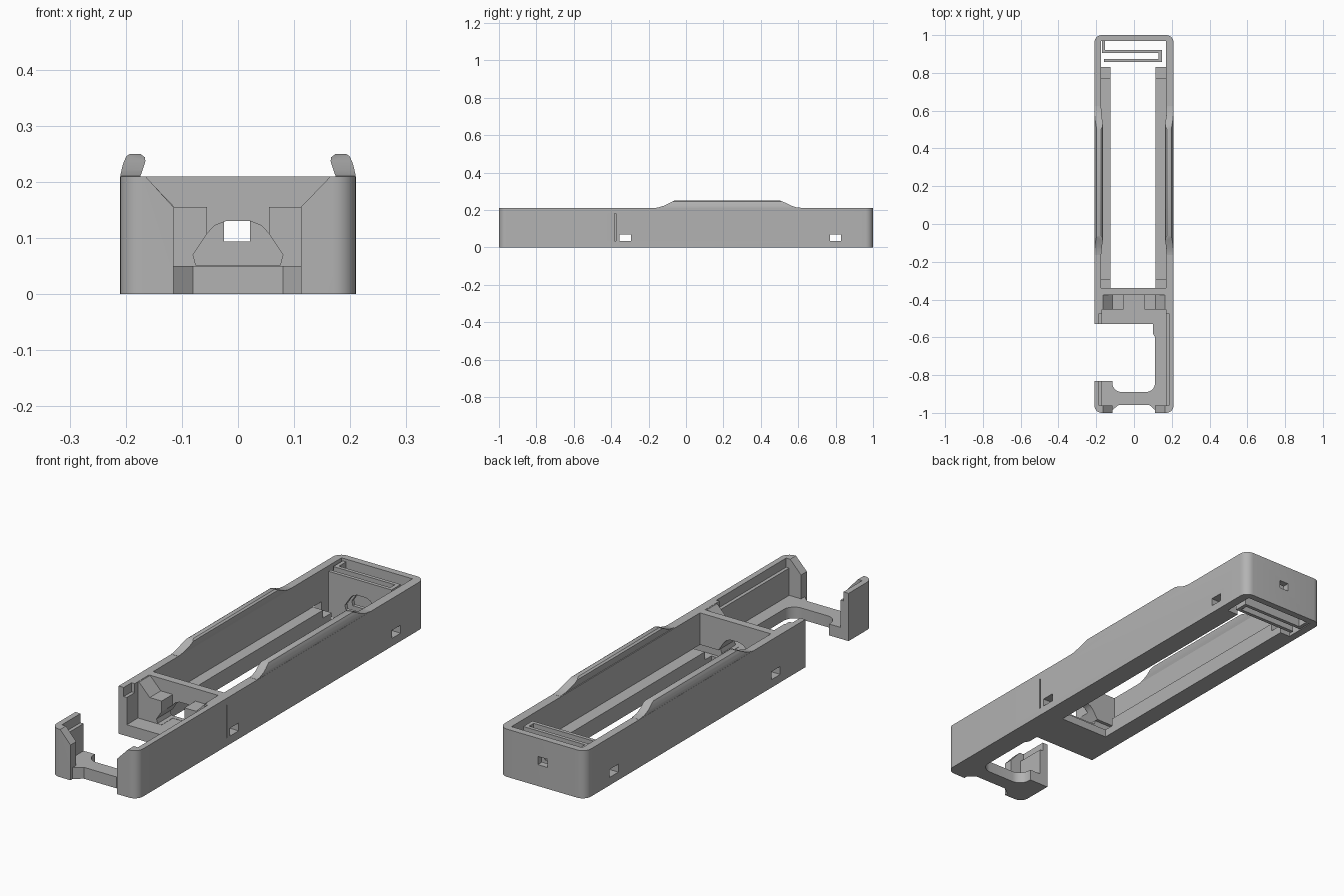
import bpy, bmesh, math
from mathutils import Vector

cube = bpy.data.objects.get("Cube")
if cube:
    bpy.data.objects.remove(cube, do_unlink=True)

grey = bpy.data.materials.new("plain grey")
grey.use_nodes = True
colour = (0.45, 0.45, 0.45, 1)
grey.diffuse_color = colour
for node in grey.node_tree.nodes:
    if node.type == 'BSDF_PRINCIPLED':
        node.inputs["Base Color"].default_value = colour


def prism(name, pts, axis, lo, hi):
    """Extrude a 2D outline along an axis: z takes (x, y), y takes (x, z), x takes (y, z)."""
    place = {'z': lambda a, b, h: (a, b, h),
             'y': lambda a, b, h: (a, h, b),
             'x': lambda a, b, h: (h, a, b)}[axis]
    bm = bmesh.new()
    face = bm.faces.new([bm.verts.new(place(a, b, lo)) for a, b in pts])
    new = bmesh.ops.extrude_face_region(bm, geom=[face])["geom"]
    shift = Vector(place(0, 0, hi - lo))
    bmesh.ops.translate(bm, vec=shift, verts=[v for v in new if isinstance(v, bmesh.types.BMVert)])
    bmesh.ops.recalc_face_normals(bm, faces=bm.faces)
    mesh = bpy.data.meshes.new(name)
    bm.to_mesh(mesh)
    bm.free()
    mesh.materials.append(grey)
    obj = bpy.data.objects.new(name, mesh)
    bpy.context.collection.objects.link(obj)
    return obj


def box(name, x0, x1, y0, y1, z0, z1):
    return prism(name, [(x0, y0), (x1, y0), (x1, y1), (x0, y1)], 'z', z0, z1)


def combine(target, tool, operation='DIFFERENCE', keep=False):
    tool.hide_render = True
    mod = target.modifiers.new("cut", 'BOOLEAN')
    mod.operation, mod.solver, mod.object = operation, 'EXACT', tool
    bpy.context.view_layer.objects.active = target
    bpy.ops.object.modifier_apply(modifier=mod.name)
    if not keep:
        bpy.data.objects.remove(tool, do_unlink=True)


def arc(cx, cy, r, start, end, steps=8):
    angles = [math.radians(start + (end - start) * i / steps) for i in range(steps + 1)]
    return [(cx + r * math.cos(a), cy + r * math.sin(a)) for a in angles]


def smooth(obj):
    bpy.ops.object.select_all(action='DESELECT')
    obj.select_set(True)
    bpy.context.view_layer.objects.active = obj
    bpy.ops.object.shade_smooth_by_angle(angle=math.radians(30))


# Rounded outer block
W, H, R = 0.21, 0.21, 0.04
outline = (arc(W - R, 1 - R, R, 0, 90) + arc(R - W, 1 - R, R, 90, 180)
           + arc(R - W, R - 1, R, 180, 270) + arc(W - R, R - 1, R, 270, 360))
body = prism("tray_body", outline, 'z', 0, H)

# Long tray, floor opening, spring well and front compartment
for x0, x1, y0, y1, z0, z1 in [
        (-0.175, 0.17, -0.34, 0.97, 0.07, 0.4),
        (-0.125, 0.115, -0.34, 0.85, -0.1, 0.4),
        (-0.175, 0.17, 0.83, 0.97, -0.1, 0.4),
        (-0.17, 0.17, -0.96, -0.375, 0.05, 0.4),
        (-0.185, 0.185, -0.96, -0.475, 0.17, 0.4)]:
    combine(body, box("cutter", x0, x1, y0, y1, z0, z1))

# Chamfered mouth in the front wall
mouth = [(-0.115, 0.05), (0.112, 0.05), (0.112, 0.155), (0.165, 0.21),
         (0.165, 0.4), (-0.165, 0.4), (-0.165, 0.21), (-0.115, 0.155)]
combine(body, prism("cutter", mouth, 'y', -1.1, -0.95))
recess = [(-0.115, -1.1), (0.112, -1.1), (0.112, -0.985), (0.08, -0.957),
          (-0.08, -0.957), (-0.115, -0.985)]
combine(body, prism("cutter", recess, 'z', -0.1, 0.4))

# Open gap on the right side with a filleted front bar
gap = ([(-0.3, -0.53), (-0.3, -0.83), (-0.115, -0.83)]
       + arc(-0.065, -0.84, 0.05, 180, 270) + arc(0.062, -0.84, 0.05, 270, 360)
       + [(0.112, -0.6), (0.1, -0.58), (0.1, -0.53)])
combine(body, prism("cutter", gap, 'z', -0.1, 0.4))

# Shoulder blocks against the cross wall
shoulder = [(0.19, 0.03), (0.055, 0.03), (0.055, 0.155), (0.113, 0.155), (0.165, 0.209), (0.19, 0.209)]
for side in (-1, 1):
    block = prism("shoulder", [(side * x, z) for x, z in shoulder], 'y', -0.452, -0.36)
    combine(body, block, 'UNION')

# Folded spring strip in the back well
spring = [(-0.17, 0.98), (-0.17, 0.905), (0.13, 0.905), (0.13, 0.873), (-0.16, 0.873),
          (-0.16, 0.857), (0.147, 0.857), (0.147, 0.921), (-0.153, 0.921), (-0.153, 0.98)]
strip = prism("contact_spring", spring, 'z', 0.0, 0.198)

# Arched contact opening through the cross wall and the spring
arch = [(-0.075, 0.051), (0.075, 0.051), (0.08, 0.07), (0.055, 0.108), (0.042, 0.122), (0.022, 0.13),
        (-0.022, 0.13), (-0.042, 0.122), (-0.055, 0.108), (-0.08, 0.07)]
for target, y0, y1 in ((body, -0.47, -0.3), (strip, 0.8, 0.95)):
    combine(target, prism("cutter", arch, 'y', y0, y1))

# Wire windows in the sides and the back, and a thin side slit
for y in (-0.325, 0.8):
    combine(body, box("cutter", -0.4, 0.4, y - 0.03, y + 0.03, 0.035, 0.07))
combine(body, box("cutter", -0.025, 0.021, 0.95, 1.1, 0.094, 0.13))
combine(body, box("cutter", 0.2, 0.3, -0.381, -0.375, 0.035, 0.18))

# Inward curling retaining lips on both long walls
lip = [(0.178, 0.2), (0.21, 0.2), (0.209, 0.215), (0.205, 0.232), (0.199, 0.246), (0.192, 0.25),
       (0.174, 0.25), (0.166, 0.244), (0.165, 0.237), (0.171, 0.218)]
rise = [(-0.17, 0.19), (0.63, 0.19), (0.63, 0.21), (0.59, 0.214), (0.56, 0.224), (0.53, 0.239),
        (0.5, 0.251), (-0.06, 0.251), (-0.09, 0.237), (-0.12, 0.222), (-0.15, 0.213), (-0.17, 0.21)]
for side, name in ((1, "left_lip"), (-1, "right_lip")):
    part = prism(name, [(side * x, z) for x, z in lip], 'y', -0.165, 0.625)
    combine(part, prism("cutter", rise, 'x', -0.4, 0.4), 'INTERSECT')
    smooth(part)

smooth(body)
smooth(strip)
